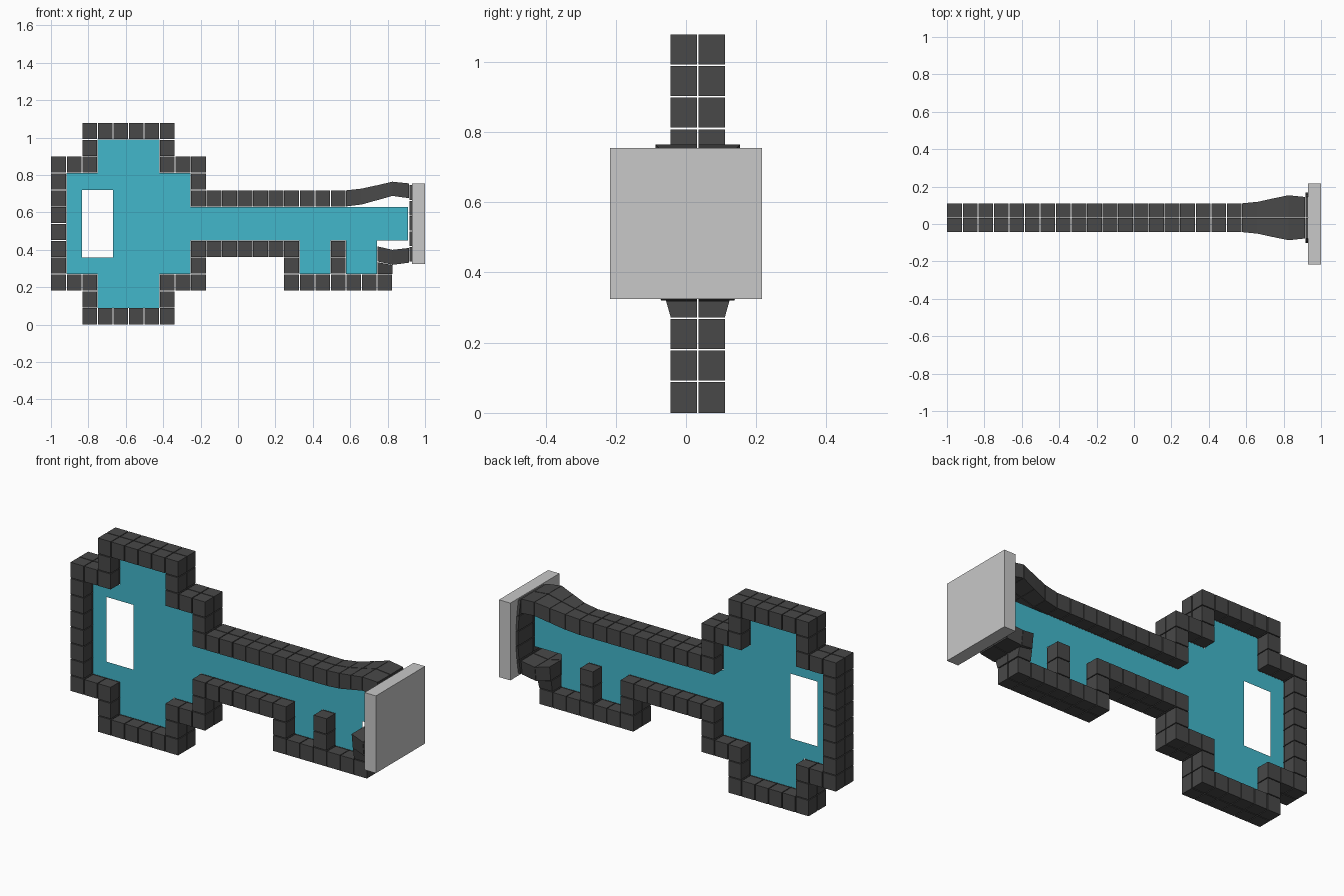
import bpy, bmesh

if "Cube" in bpy.data.objects:
    bpy.data.objects.remove(bpy.data.objects["Cube"])

PX, PZ, YC, HW, GAP = 0.083, 0.09, 0.0335, 0.077, 0.0022


def material(name, col):
    m = bpy.data.materials.new(name)
    m.diffuse_color = (*col, 1)
    m.use_nodes = True
    m.node_tree.nodes["Principled BSDF"].inputs["Base Color"].default_value = m.diffuse_color
    return m


dark = material("charcoal", (0.065, 0.065, 0.065))
teal = material("teal", (0.054, 0.475, 0.6))
grey = material("light grey", (0.58, 0.58, 0.58))


def finish(bm, name, mat):
    me = bpy.data.meshes.new(name)
    bm.to_mesh(me)
    bm.free()
    me.materials.append(mat)
    ob = bpy.data.objects.new(name, me)
    bpy.context.collection.objects.link(ob)
    return ob


def hexa(bm, a, b, y_of):
    """Six-sided block between two stations (x, z low, z high, half-width low, half-width high)."""
    rings = []
    for x, z0, z1, w0, w1 in (a, b):
        pts = [(y_of(w0)[0], z0), (y_of(w0)[1], z0), (y_of(w1)[1], z1), (y_of(w1)[0], z1)]
        rings.append([bm.verts.new((x, y, z)) for y, z in pts])
    r, s = rings
    faces = [bm.faces.new(r), bm.faces.new(s[::-1])]
    for i in range(4):
        j = (i + 1) % 4
        faces.append(bm.faces.new((r[j], r[i], s[i], s[j])))
    bmesh.ops.recalc_face_normals(bm, faces=faces)


def pair(bm, a, b):
    """Two blocks side by side with a narrow seam."""
    hexa(bm, a, b, lambda w: (YC - w, YC - GAP))
    hexa(bm, a, b, lambda w: (YC + GAP, YC + w))


def span(x0, x1, z0, z1, w0=HW, w1=HW):
    return (x0 + GAP, z0 + GAP, z1 - GAP, w0, w1), (x1 - GAP, z0 + GAP, z1 - GAP, w0, w1)


# Block outline of the key on a grid of columns and rows
cells = set()


def run(cols, rows):
    cells.update((c, r) for c in cols for r in rows)


run(range(2, 8), (0, 11))
run((2, 7), (1, 10))
run((0, 1, 2, 7, 8, 9), (2, 9))
run((0,), range(2, 10))
run((9,), (3, 4, 7, 8))
run(range(9, 19), (7,))
run(range(9, 16), (4,))
run((15,), (2, 3))
run(range(15, 22), (2,))
run((18,), (3, 4))
bm = bmesh.new()
for c, r in sorted(cells):
    # outer faces sit flush with the ground
    a, b = span(-1 + c * PX, -1 + (c + 1) * PX, r * PZ, (r + 1) * PZ)
    if r == 0:
        a, b = (a[0], 0, *a[2:]), (b[0], 0, *b[2:])
    if c == 0:
        a = (-1, *a[1:])
    pair(bm, a, b)
finish(bm, "key_border_blocks", dark)

# Flared blocks leading into the end plate
upper = [(0.577, 0.632, 0.718, 0.077), (0.66, 0.642, 0.727, 0.085),
         (0.743, 0.665, 0.745, 0.103), (0.826, 0.688, 0.764, 0.12), (0.915, 0.676, 0.755, 0.111)]
lower = [(0.745, 0.338, 0.418, 0.1), (0.826, 0.32, 0.4, 0.115), (0.915, 0.331, 0.41, 0.111)]
for name, path, top in (("upper_flare", upper, True), ("lower_flare", lower, False)):
    bm = bmesh.new()
    for p, q in zip(path, path[1:]):
        st = []
        for (x, z0, z1, w), d in ((p, 0.001), (q, -0.001)):
            st.append((x + d, z0, z1, w, w) if top else (x + d, z0, z1, w - 0.01, w))
        pair(bm, *st)
    if not top:
        # squat block under the lower flare
        pair(bm, (0.745, 0.272, 0.334, HW, 0.088), (0.826, 0.272, 0.318, HW, 0.09))
    finish(bm, name, dark)

# Vertical band of blocks set into the plate
bm = bmesh.new()
zs = [0.335, 0.418, 0.5, 0.582, 0.664, 0.75]
ws = [0.112, 0.126, 0.134, 0.134, 0.126, 0.112]
for i in range(5):
    pair(bm, *span(0.914, 0.985, zs[i], zs[i + 1], ws[i], ws[i + 1]))
finish(bm, "end_band", dark)

# Thin sheet filling the outline, with a rectangular window
fill = {(c, r) for c in range(1, 9) for r in range(3, 9)}
fill |= {(c, r) for c in range(3, 7) for r in range(1, 11)}
fill |= {(c, r) for c in range(9, 23) for r in (5, 6)}
fill |= {(c, r) for c in (16, 17, 19, 20) for r in (3, 4)}
fill -= {(c, r) for c in (2, 3) for r in range(4, 8)}
bm = bmesh.new()
for c, r in sorted(fill):
    x, z = -1 + c * PX, r * PZ
    bm.faces.new([bm.verts.new((x + i * PX, YC, z + k * PZ))
                  for i, k in ((0, 0), (1, 0), (1, 1), (0, 1))])
bmesh.ops.remove_doubles(bm, verts=bm.verts, dist=0.001)
bmesh.ops.dissolve_limit(bm, angle_limit=0.01, verts=bm.verts, edges=bm.edges)
finish(bm, "key_fill_sheet", teal)

# Square end plate
bm = bmesh.new()
bmesh.ops.create_cube(bm, size=1)
for v in bm.verts:
    v.co = (0.965 + v.co.x * 0.07, v.co.y * 0.432, 0.54 + v.co.z * 0.43)
finish(bm, "end_plate", grey)
